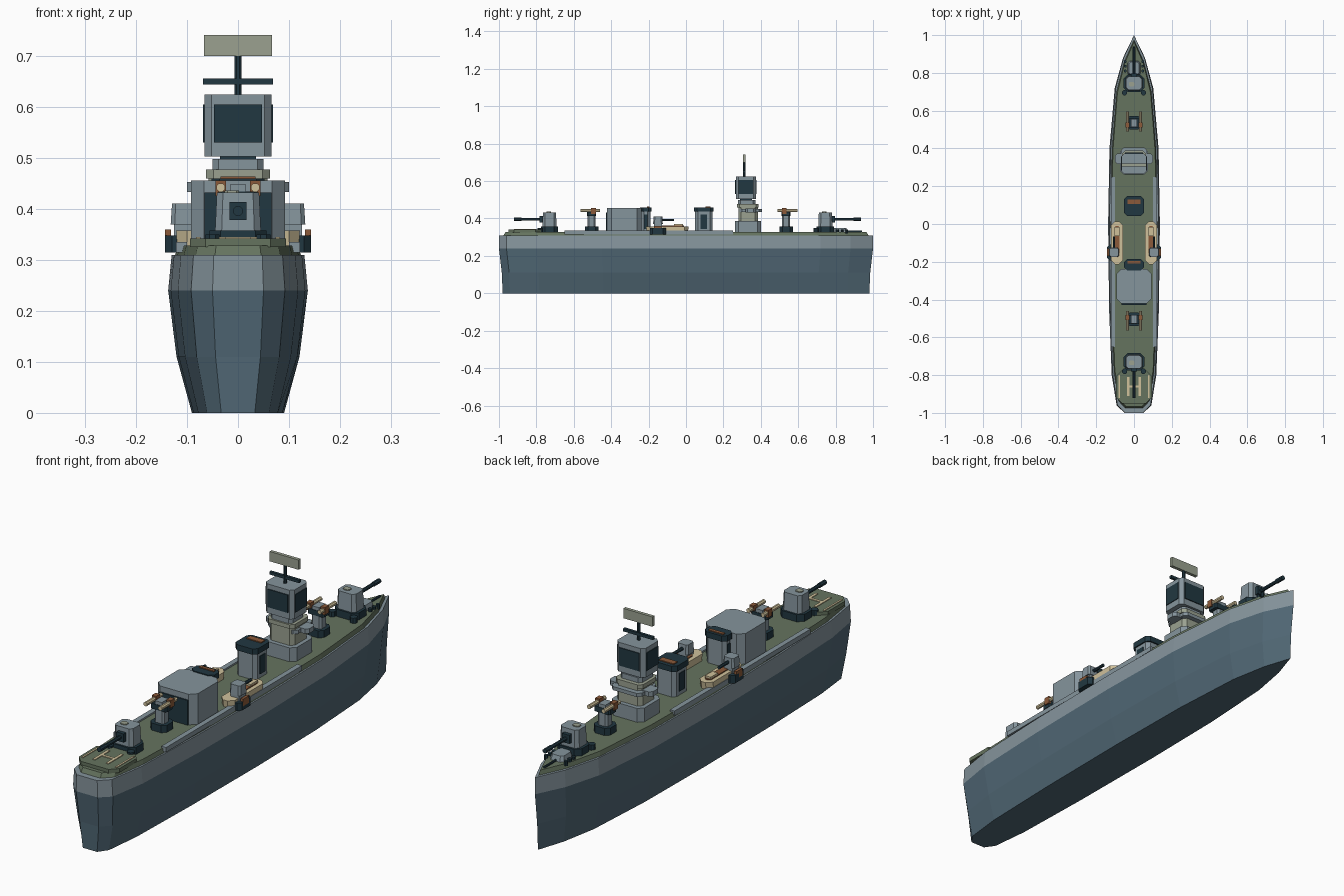
import bpy, bmesh, math
from mathutils import Vector

if "Cube" in bpy.data.objects:
    bpy.data.objects.remove(bpy.data.objects["Cube"])


def material(name, code):
    """Flat material from an sRGB hex code."""
    lin = [(int(code[i:i + 2], 16) / 255) ** 2.2 for i in (0, 2, 4)] + [1]
    m = bpy.data.materials.new(name)
    m.use_nodes = True
    m.diffuse_color = lin
    node = m.node_tree.nodes["Principled BSDF"]
    node.inputs["Base Color"].default_value = lin
    node.inputs["Roughness"].default_value = 0.8
    return m


SLATE = material("slate hull", "526875")
GREY = material("light grey", "84939b")
DECK = material("deck green", "65735f")
DARK = material("dark steel", "263a43")
SAGE = material("sage grey", "99a08f")
CREAM = material("cream", "cfc09a")
BROWN = material("rust brown", "8a5a3c")


def loft(name, rings, mats, upper_from=9):
    """Solid through rings of equal length; faces above a level use mats[1]."""
    bm = bmesh.new()
    loops = [[bm.verts.new(p) for p in ring] for ring in rings]
    n = len(loops[0])
    for level, (a, b) in enumerate(zip(loops, loops[1:])):
        for i in range(n):
            j = (i + 1) % n
            f = bm.faces.new((a[i], a[j], b[j], b[i]))
            f.material_index = int(level >= upper_from)
    bm.faces.new(loops[0][::-1])
    bm.faces.new(loops[-1]).material_index = len(mats) - 1
    bmesh.ops.recalc_face_normals(bm, faces=bm.faces)
    me = bpy.data.meshes.new(name)
    bm.to_mesh(me)
    bm.free()
    for m in mats:
        me.materials.append(m)
    ob = bpy.data.objects.new(name, me)
    bpy.context.collection.objects.link(ob)
    return ob


def block(name, x, y, hx, hy, z0, z1, mat, cut=0.0, top=1.0):
    """Upright box with half sizes, cut corners and a tapered top."""
    if cut:
        q = [(hx, hy - cut), (hx - cut, hy), (cut - hx, hy), (-hx, hy - cut),
             (-hx, cut - hy), (cut - hx, -hy), (hx - cut, -hy), (hx, cut - hy)]
    else:
        q = [(hx, hy), (-hx, hy), (-hx, -hy), (hx, -hy)]
    return loft(name, [[(x + u * s, y + v * s, z) for u, v in q]
                       for z, s in ((z0, 1), (z1, top))], [mat])


def rod(name, a, b, r, mat, sides=8):
    """Straight cylinder between two points."""
    a, b = Vector(a), Vector(b)
    turn = (b - a).to_track_quat('Z', 'Y')
    ring = [turn @ Vector((r * math.cos(t), r * math.sin(t), 0))
            for t in (math.tau * (i + 0.5) / sides for i in range(sides))]
    return loft(name, [[p + v for v in ring] for p in (a, b)], [mat])


def outline(sx, sy, z):
    """Waterline ring of the ship, scaled."""
    half = [(.05, -1), (.092, -.96), (.118, -.8), (.132, -.45), (.137, 0),
            (.13, .4), (.102, .72), (.058, .88)]
    full = half + [(0, 1)] + [(-x, y) for x, y in reversed(half)]
    return [(x * sx, y * sy, z) for x, y in full]


# Hull and deck
loft("hull", [outline(.66, .98, 0), outline(.88, .985, .11),
              outline(1, 1, .24), outline(.95, 1, .31)], [SLATE, GREY], 2)
loft("deck", [outline(.9, .975, .31), outline(.86, .965, .328)], [DECK])
for s in (-1, 1):
    block("side_walkway", s * .111, -.2, .011, .45, .315, .335, GREY)

# Stern landing pad and its markings
block("landing_pad", 0, -.862, .094, .087, .325, .342, DECK, .03)
for s in (-1, 1):
    block("pad_edge_stripe", s * .078, -.86, .004, .06, .342, .345, CREAM)
    block("pad_inner_stripe", s * .031, -.86, .006, .05, .342, .345, CREAM)
block("pad_cross_stripe", 0, -.86, .03, .006, .342, .345, CREAM)


def main_turret(y, d):
    """Single gun turret aimed along d."""
    block("turret_base", 0, y, .056, .046, .32, .358, DARK, .022)
    block("turret_body", 0, y, .045, .038, .356, .432, GREY, .013, .92)
    block("turret_hatch", -.012, y - .005, .014, .012, .43, .436, SAGE, .005)
    block("gun_mantlet", 0, y + d * .042, .017, .01, .378, .414, DARK)
    rod("gun_barrel", (0, y + d * .04, .396), (0, y + d * .16, .396), .008, DARK)
    rod("gun_muzzle", (0, y + d * .15, .396), (0, y + d * .19, .396), .01, DARK)
    for s in (-1, 1):
        rod("deck_bollard", (s * .05, y - .05, .32), (s * .05, y - .05, .35), .015, DARK)


def twin_mount(y, d):
    """Raised twin anti-aircraft mount."""
    block("mount_base", 0, y, .038, .036, .32, .358, DARK, .016)
    block("mount_column", 0, y, .023, .021, .355, .415, GREY, .008)
    block("mount_cradle", 0, y, .038, .024, .412, .434, DARK, .006)
    block("mount_roof", 0, y, .016, .022, .43, .448, GREY)
    for s in (-1, 1):
        rod("mount_barrel", (s * .034, y - d * .045, .442),
            (s * .034, y + d * .06, .442), .009, CREAM)
        block("mount_arm", s * .034, y - d * .01, .01, .013, .425, .456, BROWN)


main_turret(.745, 1)
main_turret(-.73, -1)
twin_mount(.535, 1)
twin_mount(-.505, -1)

# Foredeck fittings
block("breakwater", 0, .825, .034, .04, .325, .35, GREY, .012, .8)
for s in (-1, 1):
    for y in (.81, .835, .86):
        rod("bow_bollard", (s * .046, y, .32), (s * .046, y, .34), .008, DARK)
rod("bow_chain", (0, .86, .33), (0, .94, .33), .005, DARK)

# Hangar with a wide rear door
block("hangar", 0, -.33, .092, .092, .32, .456, GREY, .025)
block("hangar_door", 0, -.4235, .066, .004, .328, .432, DARK)


def funnel(y, hy):
    """Grey stack with a dark cap and a rust coloured vent."""
    block("funnel_stack", 0, y, .046, hy, .32, .44, GREY, .014)
    block("funnel_cap", 0, y, .052, hy + .006, .436, .46, DARK, .016)
    block("funnel_vent", 0, y + hy * .5, .034, hy * .28, .458, .464, BROWN)
    for s in (-1, 1):
        block("funnel_louvre", s * .046, y, .003, hy * .4, .345, .42, DARK)


funnel(.095, .046)
funnel(-.215, .024)

# Ship's boats and side gun mounts
for s in (-1, 1):
    x = s * .09
    block("boat_hull", x, -.1, .03, .11, .328, .358, CREAM, .02, 1.04)
    block("boat_well", x, -.085, .014, .075, .355, .362, BROWN, .008)
    block("boat_cabin", x, -.04, .013, .024, .358, .37, CREAM)
    block("side_mount_base", s * .107, -.15, .036, .042, .315, .348, DARK, .014)
    block("side_mount_pod", s * .137, -.15, .006, .02, .33, .36, BROWN)
    block("side_mount_column", s * .106, -.15, .02, .022, .345, .375, GREY)
    block("side_mount_body", s * .106, -.15, .026, .026, .37, .411, GREY, .008, .9)
    rod("side_mount_barrel", (s * .106, -.13, .392), (s * .106, -.065, .392), .007, DARK)

# Bridge tower
block("bridge_base", 0, .332, .075, .07, .32, .386, GREY, .02)
block("bridge_trunk", 0, .332, .058, .052, .384, .46, SAGE, .015)
block("bridge_wing", 0, .345, .1, .028, .433, .453, GREY, .012)
block("bridge_wing_aft", 0, .345, .07, .06, .435, .45, GREY, .015)
block("bridge_shelf", 0, .33, .063, .058, .46, .477, SAGE, .015)
block("bridge_step", 0, .325, .05, .046, .476, .498, GREY, .012)
block("bridge_neck", 0, .32, .035, .032, .496, .506, DARK)
block("bridge_house", 0, .32, .066, .054, .503, .625, GREY, .014)
for s in (-1, 1):
    block("bridge_window_long", 0, .32 + s * .055, .047, .003, .53, .605, DARK)
    block("bridge_window_side", s * .066, .32, .003, .038, .53, .605, DARK)

# Mast and radar
rod("mast", (0, .312, .62), (0, .312, .705), .007, DARK)
block("mast_yard", 0, .312, .069, .006, .644, .656, DARK)
block("radar_panel", 0, .312, .067, .007, .7, .741, SAGE)
